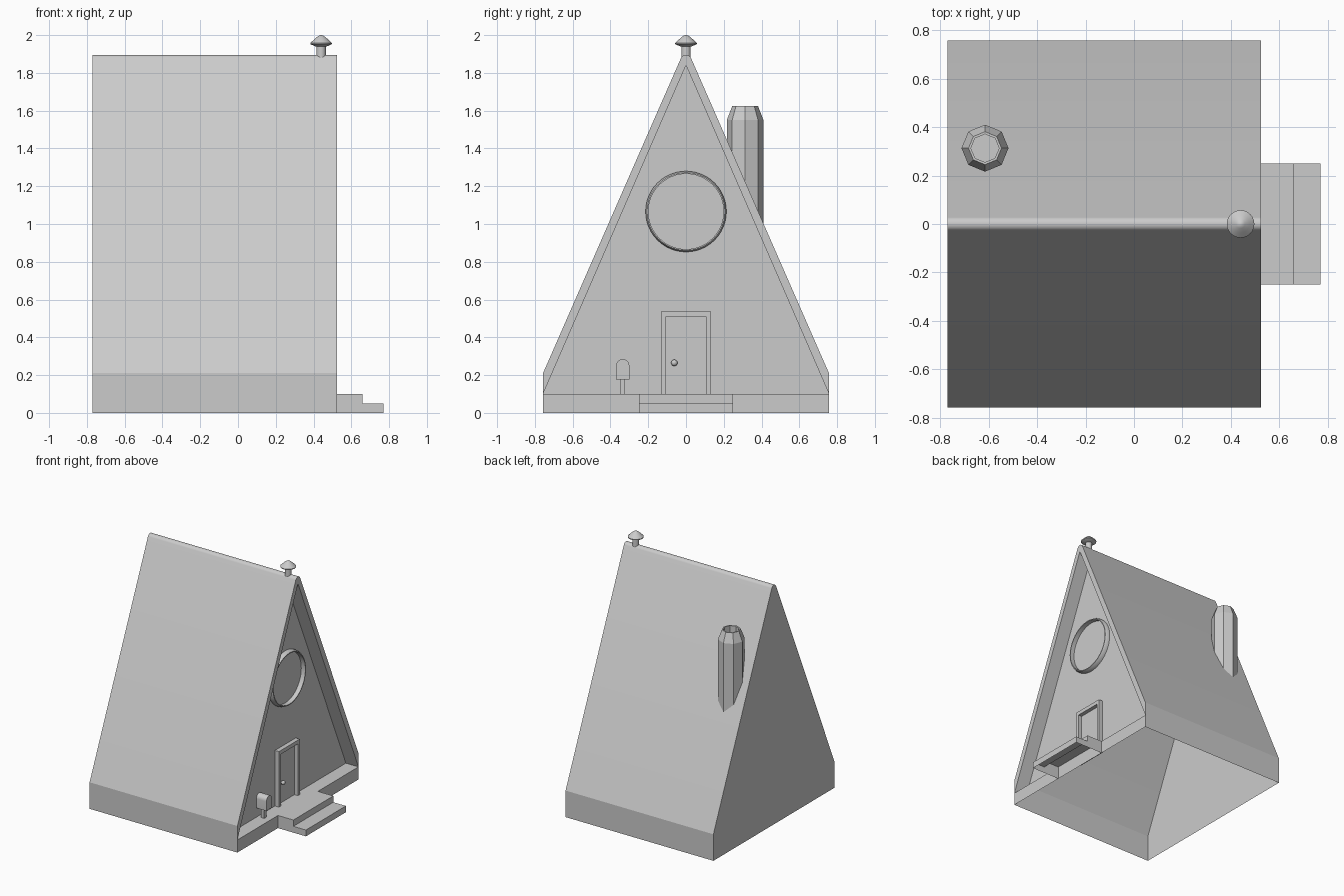
import bpy, bmesh, math
from math import cos, sin, pi, radians

if "Cube" in bpy.data.objects:
    bpy.data.objects.remove(bpy.data.objects["Cube"])

BACK, FRONT, WALL, HALF, DECK = -0.77, 0.525, 0.415, 0.757, 0.10


def finish(name, bm, smooth=None):
    bmesh.ops.remove_doubles(bm, verts=bm.verts, dist=1e-5)
    bmesh.ops.recalc_face_normals(bm, faces=bm.faces)
    me = bpy.data.meshes.new(name)
    bm.to_mesh(me)
    bm.free()
    ob = bpy.data.objects.new(name, me)
    bpy.context.collection.objects.link(ob)
    if smooth:
        bpy.ops.object.select_all(action='DESELECT')
        ob.select_set(True)
        bpy.context.view_layer.objects.active = ob
        bpy.ops.object.shade_smooth_by_angle(angle=radians(smooth))
    return ob


def face(bm, pts):
    return bm.faces.new([bm.verts.new(p) for p in pts])


def strip(bm, prof, a, b):
    """Sheet swept along x between a and b from an open (y, z) profile."""
    for p, q in zip(prof, prof[1:]):
        face(bm, [(a, *p), (b, *p), (b, *q), (a, *q)])


def prism(name, prof, a, b, smooth=None):
    """Closed (y, z) outline extruded along x."""
    bm = bmesh.new()
    strip(bm, prof + prof[:1], a, b)
    face(bm, [(a, *p) for p in prof])
    face(bm, [(b, *p) for p in prof])
    return finish(name, bm, smooth)


def lathe(name, prof, loc, n, smooth=None, axis='Z', closed=False):
    """(radius, height) profile spun about z or x."""
    bm = bmesh.new()

    def pt(r, h, k):
        c, s = r * cos(2 * pi * k / n), r * sin(2 * pi * k / n)
        v = (c, s, h) if axis == 'Z' else (h, c, s)
        return tuple(v[i] + loc[i] for i in range(3))

    pairs = list(zip(prof, prof[1:] + prof[:1])) if closed else list(zip(prof, prof[1:]))
    for (r0, h0), (r1, h1) in pairs:
        for k in range(n):
            pts = []
            if r0 > 0:
                pts += [pt(r0, h0, k), pt(r0, h0, k + 1)]
            else:
                pts += [pt(0, h0, 0)]
            if r1 > 0:
                pts += [pt(r1, h1, k + 1), pt(r1, h1, k)]
            else:
                pts += [pt(0, h1, 0)]
            face(bm, pts)
    return finish(name, bm, smooth)


# House shell: hollow roof with rounded ridge, open underneath
ridge = [(0.03 * cos(t), 1.865 + 0.03 * sin(t))
         for t in (radians(23.6 + 132.8 * i / 10) for i in range(11))]
upper = [(HALF, DECK), (HALF, 0.21)] + ridge + [(-HALF, 0.21), (-HALF, DECK)]
outline = [(HALF, 0)] + upper + [(-HALF, 0)]
inner = [(-HALF, DECK), (0, 1.84), (HALF, DECK)]
bm = bmesh.new()
strip(bm, outline, BACK, FRONT)
face(bm, [(BACK, *p) for p in upper])
face(bm, [(BACK, *p) for p in (outline[0], upper[0], upper[-1], outline[-1])])
# gable edge, recessed gable wall, soffits and porch deck
for s in (-1, 1):
    half = [p for p in upper if p[0] * s > -1e-6]
    half.sort(key=lambda p: p[1])
    face(bm, [(FRONT, *p) for p in half] + [(FRONT, 0, 1.84)])
strip(bm, inner + inner[:1], WALL, FRONT)
face(bm, [(WALL, *p) for p in inner])
face(bm, [(FRONT, *p) for p in (outline[0], upper[0], upper[-1], outline[-1])])
finish("house_shell", bm, 20)

# Two porch steps, open below
bm = bmesh.new()
W = 0.25
steps = [(FRONT, 0.10), (0.66, 0.10), (0.66, 0.05), (0.77, 0.05), (0.77, 0)]
for (x0, z0), (x1, z1) in zip(steps, steps[1:]):
    face(bm, [(x0, -W, z0), (x1, -W, z1), (x1, W, z1), (x0, W, z0)])
for s in (-W, W):
    face(bm, [(x, s, z) for x, z in steps] + [(FRONT, s, 0)])
finish("porch_steps", bm)

# Door frame, door leaf and knob
prism("door_frame", [(-0.13, DECK), (-0.13, 0.54), (0.13, 0.54), (0.13, DECK),
                     (0.107, DECK), (0.107, 0.51), (-0.107, 0.51), (-0.107, DECK)],
      WALL - 0.005, WALL + 0.035)
prism("door", [(-0.107, DECK), (-0.107, 0.51), (0.107, 0.51), (0.107, DECK)],
      WALL - 0.005, WALL + 0.004)
lathe("door_knob", [(0.007, 0), (0.007, 0.012), (0.015, 0.016), (0.017, 0.024),
                    (0.012, 0.033), (0, 0.036)],
      (WALL + 0.003, -0.062, 0.265), 16, 50, 'X')

# Round window trim
lathe("window_ring", [(0.214, -0.005), (0.214, 0.02), (0.206, 0.036),
                      (0.199, 0.036), (0.199, -0.005)],
      (WALL, 0, 1.066), 48, 30, 'X', True)

# Mailbox with arched top, on a post
arch = [(-0.335 + 0.035 * cos(pi * i / 12), 0.25 + 0.035 * sin(pi * i / 12)) for i in range(13)]
prism("mailbox", [(-0.37, 0.177), (-0.30, 0.177)] + arch, 0.42, 0.508, 30)
prism("mailbox_post", [(-0.348, DECK), (-0.322, DECK), (-0.322, 0.18), (-0.348, 0.18)],
      0.447, 0.473)

# Octagonal chimney with hollow top
lathe("chimney", [(0.097, 0.98), (0.097, 1.55), (0.068, 1.625), (0.058, 1.625),
                  (0.058, 1.55), (0, 1.55)], (-0.615, 0.313, 0), 8)

# Roof vent pipe with cap
lathe("vent_pipe", [(0.025, 1.875), (0.025, 1.945)], (0.44, 0, 0), 24, 30)
lathe("vent_cap", [(0, 1.94), (0.03, 1.94), (0.057, 1.952), (0.057, 1.958),
                   (0.036, 1.978), (0.018, 1.993), (0.008, 1.999), (0, 2.0)],
      (0.44, 0, 0), 24, 35)
